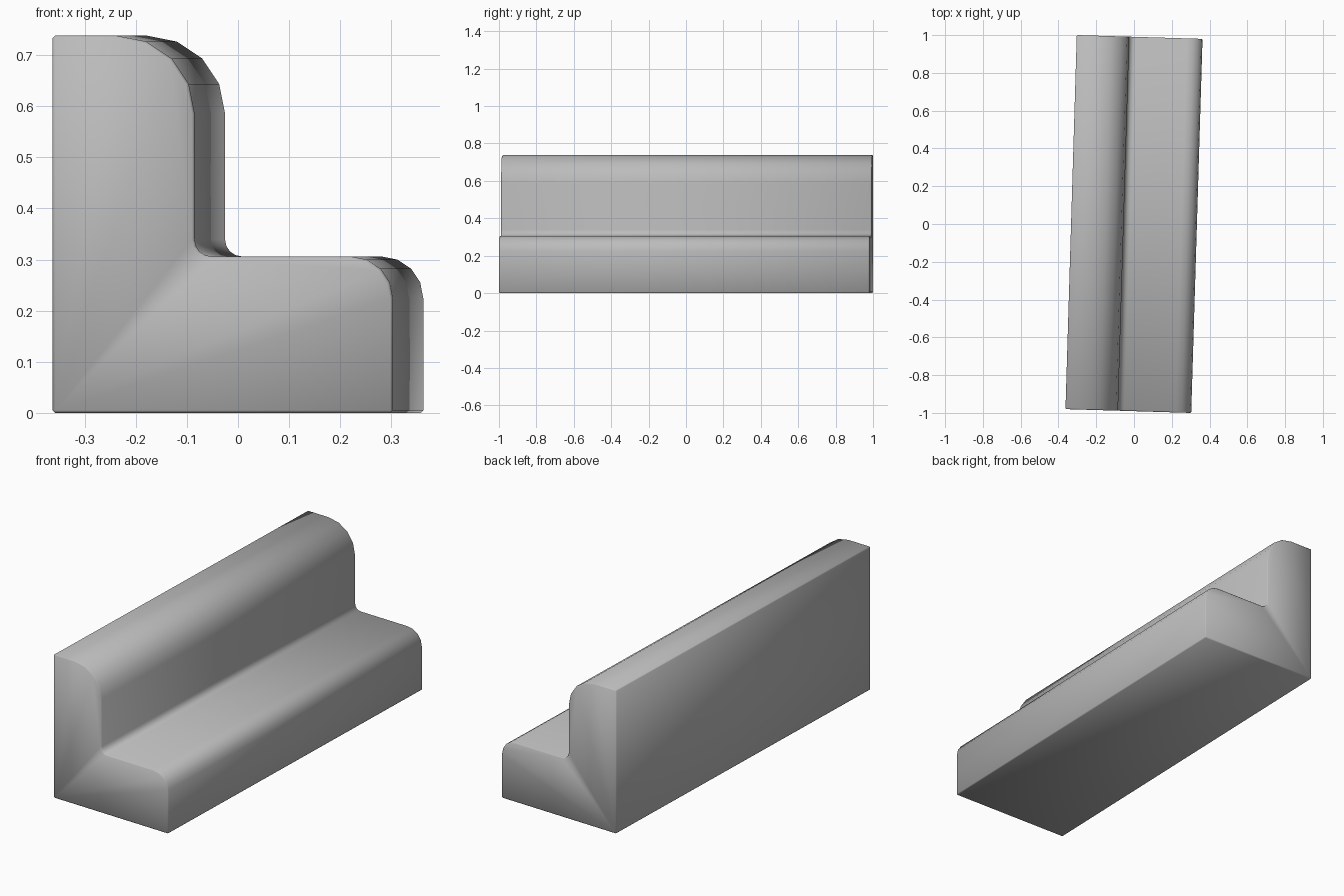
import bpy, bmesh
from math import radians, sin, cos

cube = bpy.data.objects.get("Cube")
if cube:
    bpy.data.objects.remove(cube, do_unlink=True)

WIDTH, LENGTH, TOP, STEP = 0.666, 1.981, 0.738, 0.306
SIDE, WALL = WIDTH / 2, -0.055


def arc(cx, cz, r, start, end, steps):
    """Points of a rounded corner, angles in degrees."""
    angles = [radians(start + (end - start) * i / steps) for i in range(steps + 1)]
    return [(cx + r * cos(a), cz + r * sin(a)) for a in angles]


# Stepped cross-section with rounded noses and a small inner fillet
profile = [(SIDE, 0), (-SIDE, 0), (-SIDE, TOP)]
profile += arc(WALL - 0.153, TOP - 0.153, 0.153, 90, 0, 4)
profile += arc(WALL + 0.033, STEP + 0.033, 0.033, 180, 270, 4)
profile += arc(SIDE - 0.082, STEP - 0.082, 0.082, 90, 0, 4)

# Extrude the section along the length
bm = bmesh.new()
face = bm.faces.new([bm.verts.new((x, -LENGTH / 2, z)) for x, z in profile])
extruded = bmesh.ops.extrude_face_region(bm, geom=[face], use_keep_orig=True)
verts = [g for g in extruded["geom"] if isinstance(g, bmesh.types.BMVert)]
bmesh.ops.translate(bm, vec=(0, LENGTH, 0), verts=verts)
bmesh.ops.recalc_face_normals(bm, faces=bm.faces)

# Narrow chamfer on the sharp edges
sharp = [e for e in bm.edges if e.calc_face_angle(0) > radians(60)]
bmesh.ops.bevel(bm, geom=sharp, offset=0.005, segments=1, affect='EDGES')
for f in bm.faces:
    f.smooth = True

mesh = bpy.data.meshes.new("stepped_kerb")
bm.to_mesh(mesh)
bm.free()
kerb = bpy.data.objects.new("stepped_kerb", mesh)
bpy.context.collection.objects.link(kerb)
kerb.rotation_euler.z = radians(-1.73)

# Plain stone grey
grey = bpy.data.materials.new("stone_grey")
grey.use_nodes = True
colour = (0.5, 0.5, 0.5, 1)
grey.diffuse_color = colour
grey.node_tree.nodes["Principled BSDF"].inputs["Base Color"].default_value = colour
mesh.materials.append(grey)
